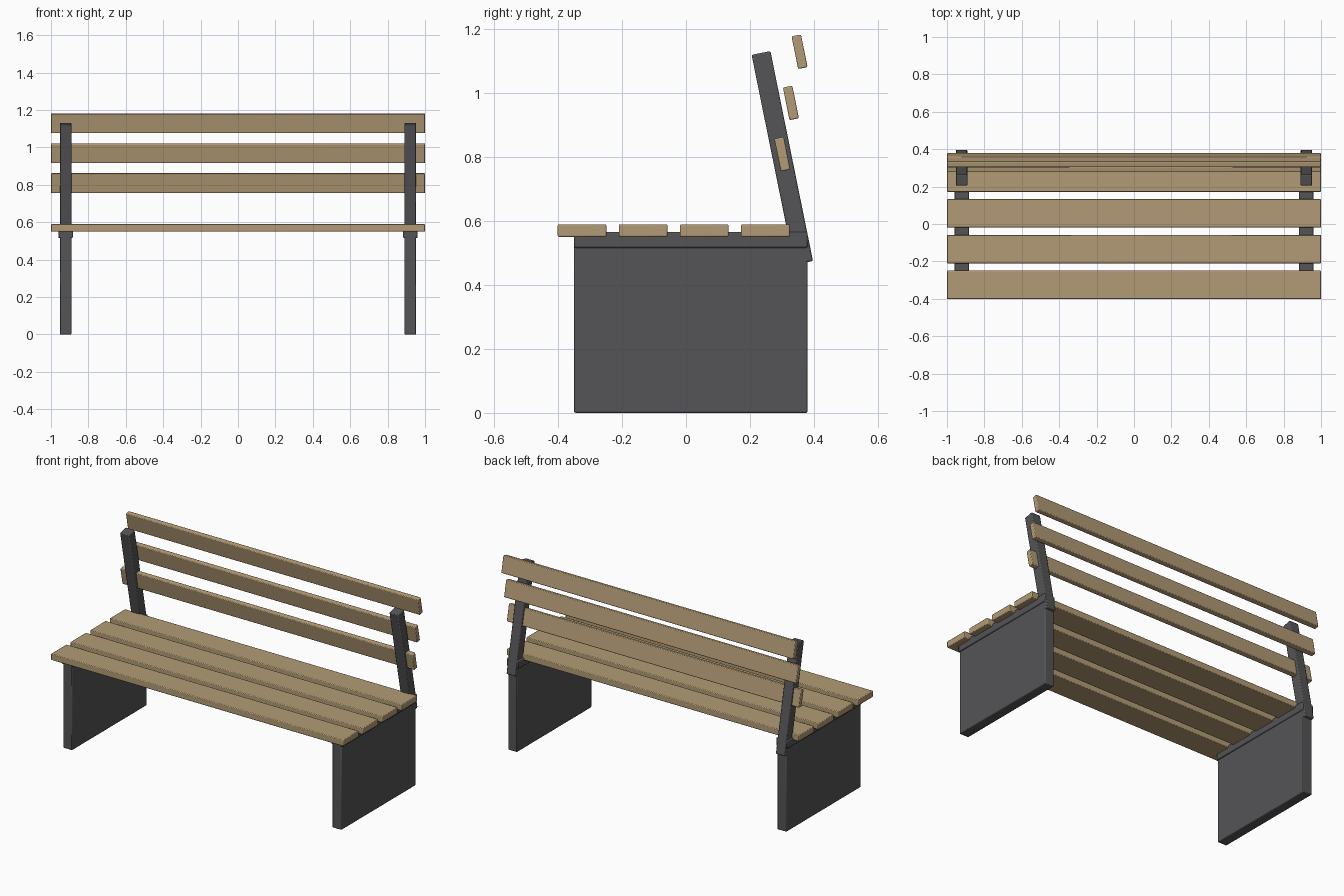
import bpy

if "Cube" in bpy.data.objects:
    bpy.data.objects.remove(bpy.data.objects["Cube"])


def material(name, color):
    mat = bpy.data.materials.new(name)
    mat.diffuse_color = color
    mat.use_nodes = True
    mat.node_tree.nodes["Principled BSDF"].inputs["Base Color"].default_value = mat.diffuse_color
    return mat


wood = material("wood", (0.45, 0.33, 0.18, 1))
metal = material("dark_metal", (0.09, 0.09, 0.095, 1))


def board(name, size, center, mat, tilt=0.0, bevel=0.005):
    """Box with softened edges, optionally leaning about x."""
    bpy.ops.mesh.primitive_cube_add(size=1, location=center)
    ob = bpy.context.object
    ob.name = name
    ob.scale = size
    bpy.ops.object.transform_apply(location=False, rotation=False, scale=True)
    ob.rotation_euler.x = tilt
    ob.data.materials.append(mat)
    mod = ob.modifiers.new("soft_edges", "BEVEL")
    mod.width = bevel
    mod.segments = 2
    bpy.ops.object.shade_smooth_by_angle()
    return ob


LEAN = 0.2

# Seat slats
for i in range(4):
    board(f"seat_slat_{i + 1}", (2.0, 0.152, 0.039),
          (0, -0.325 + 0.191 * i, 0.57), wood, bevel=0.004)

# Backrest slats
for i in range(3):
    board(f"back_slat_{i + 1}", (2.0, 0.03, 0.104),
          (0, 0.301 + 0.027 * i, 0.809 + 0.16 * i), wood, LEAN, 0.004)

# End panels, seat rails and backrest posts on both sides
for side, s in (("left", -1), ("right", 1)):
    x = 0.922 * s
    board(f"{side}_leg_panel", (0.062, 0.73, 0.53), (x, 0.015, 0.265), metal)
    board(f"{side}_seat_rail", (0.078, 0.73, 0.05), (x, 0.015, 0.541), metal)
    board(f"{side}_back_post", (0.062, 0.06, 0.67), (x, 0.301, 0.797), metal, LEAN)
